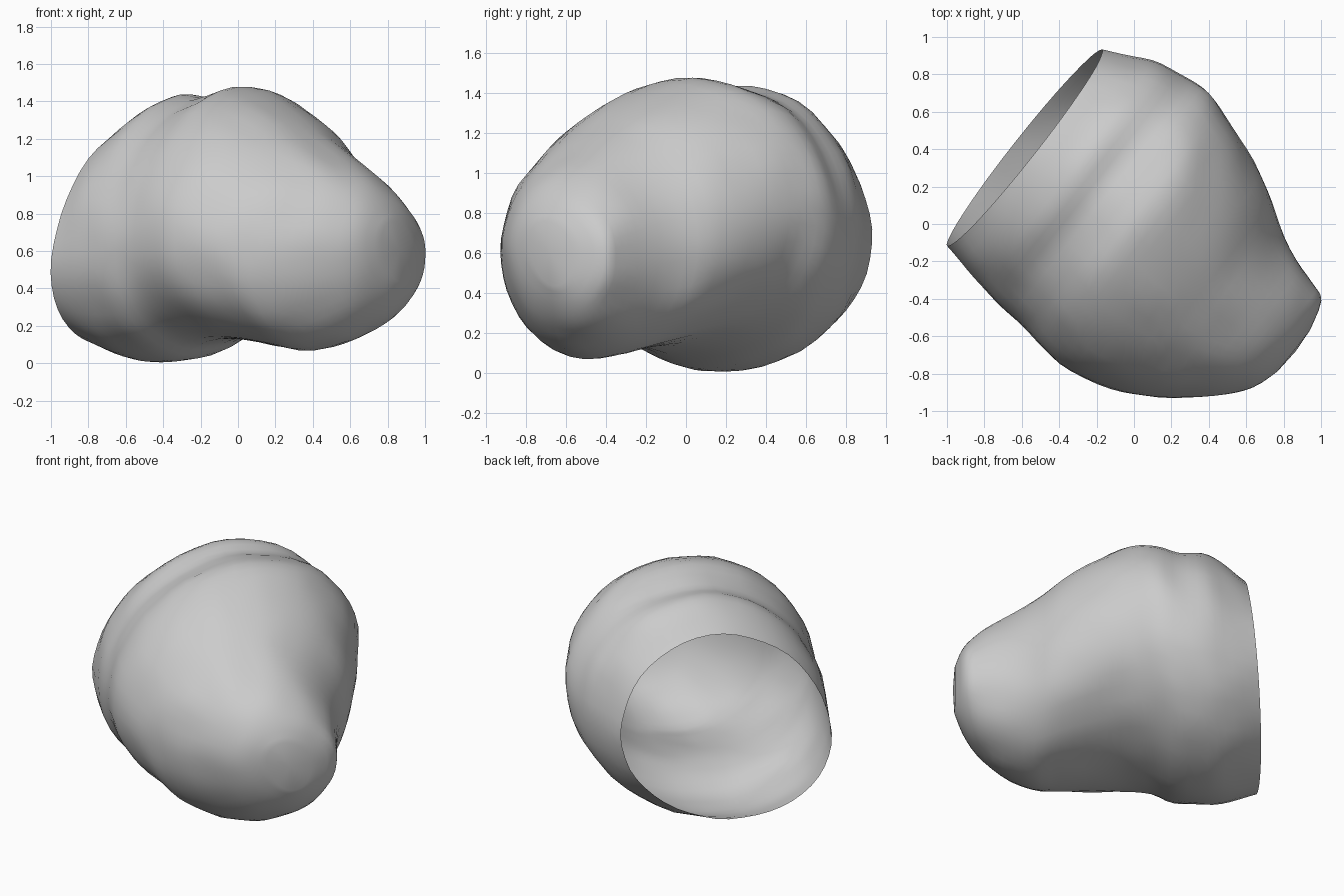
import bpy, bmesh, math
from mathutils import Vector, noise

cube = bpy.data.objects.get("Cube")
if cube:
    bpy.data.objects.remove(cube, do_unlink=True)

# Stone-grey material
grey = bpy.data.materials.new("stone_grey")
grey.use_nodes = True
colour = (0.6, 0.6, 0.6, 1)
grey.diffuse_color = colour
grey.node_tree.nodes["Principled BSDF"].inputs["Base Color"].default_value = colour

# Shell stations: distance along axis, side limits, lower and upper limits
STATIONS = [Vector(v) for v in (
    (-.71, -.71, .625, .10, 1.28), (-.56, -.745, .70, .04, 1.38),
    (-.42, -.77, .76, .01, 1.43), (-.26, -.79, .79, .03, 1.415),
    (-.12, -.80, .80, .10, 1.45), (.03, -.82, .75, .13, 1.478),
    (.22, -.83, .69, .12, 1.415), (.45, -.76, .59, .09, 1.30),
    (.61, -.69, .48, .07, 1.195), (.80, -.55, .39, .12, 1.08),
    (.95, -.41, .345, .21, .97), (1.04, -.29, .30, .32, .86),
    (1.09, -.14, .14, .44, .75))]
AXIS = Vector((.785, -.62, 0))
SIDE = Vector((.62, .785, 0))
SEGMENTS, STEPS = 48, 3


def smooth_station(i, f):
    """Catmull-Rom blend between stations i and i + 1."""
    last = len(STATIONS) - 1
    a, b, c, d = (STATIONS[min(max(i + k, 0), last)] for k in (-1, 0, 1, 2))
    return b + (c - a) * (f / 2) + (a * 2 - b * 5 + c * 4 - d) * (f * f / 2) \
        + (b * 3 - a - c * 3 + d) * (f ** 3 / 2)


def ring_points(station):
    """Egg-shaped section, drooping on one side, tilted near the open rim."""
    s, t0, t1, z0, z1 = station
    tilt = .06 * max(0, min(1, (-.2 - s) / .5))
    skew = .12 * max(-.4, min(1, (.75 - s) / .7))
    for k in range(SEGMENTS):
        a = 2 * math.pi * k / SEGMENTS
        c, h = math.cos(a), math.sin(a)
        t = (t0 + t1) / 2 + (t1 - t0) / 2 * c
        z = (z0 + z1) / 2 + (z1 - z0) / 2 * h + skew * (.67 - .42 * c) * c
        p = AXIS * (s + tilt * h) + SIDE * t + Vector((0, 0, z))
        # Gentle hand-shaped lumps
        lump = .012 * noise.noise(p * 5)
        yield p + (SIDE * c + Vector((0, 0, h))) * lump


# Hollow shell, open at the rim and closed at the blunt end
bm = bmesh.new()
sections = [smooth_station(i, j / STEPS)
            for i in range(len(STATIONS) - 1) for j in range(STEPS)]
sections.append(STATIONS[-1])
rings = [[bm.verts.new(p) for p in ring_points(s)] for s in sections]
for r0, r1 in zip(rings, rings[1:]):
    for k in range(SEGMENTS):
        n = (k + 1) % SEGMENTS
        bm.faces.new((r0[k], r0[n], r1[n], r1[k]))
tip = bm.verts.new(AXIS * 1.1 + Vector((0, 0, .6)))
for k in range(SEGMENTS):
    bm.faces.new((rings[-1][k], rings[-1][(k + 1) % SEGMENTS], tip))
bmesh.ops.recalc_face_normals(bm, faces=bm.faces)

# Keep the normals pointing out of the shell
tip.normal_update()
if tip.normal.dot(AXIS) < 0:
    bmesh.ops.reverse_faces(bm, faces=bm.faces)

mesh = bpy.data.meshes.new("shell")
bm.to_mesh(mesh)
bm.free()
mesh.materials.append(grey)
shell = bpy.data.objects.new("shell", mesh)
bpy.context.collection.objects.link(shell)
bpy.context.view_layer.objects.active = shell
shell.select_set(True)
bpy.ops.object.shade_smooth_by_angle(angle=math.radians(40))
